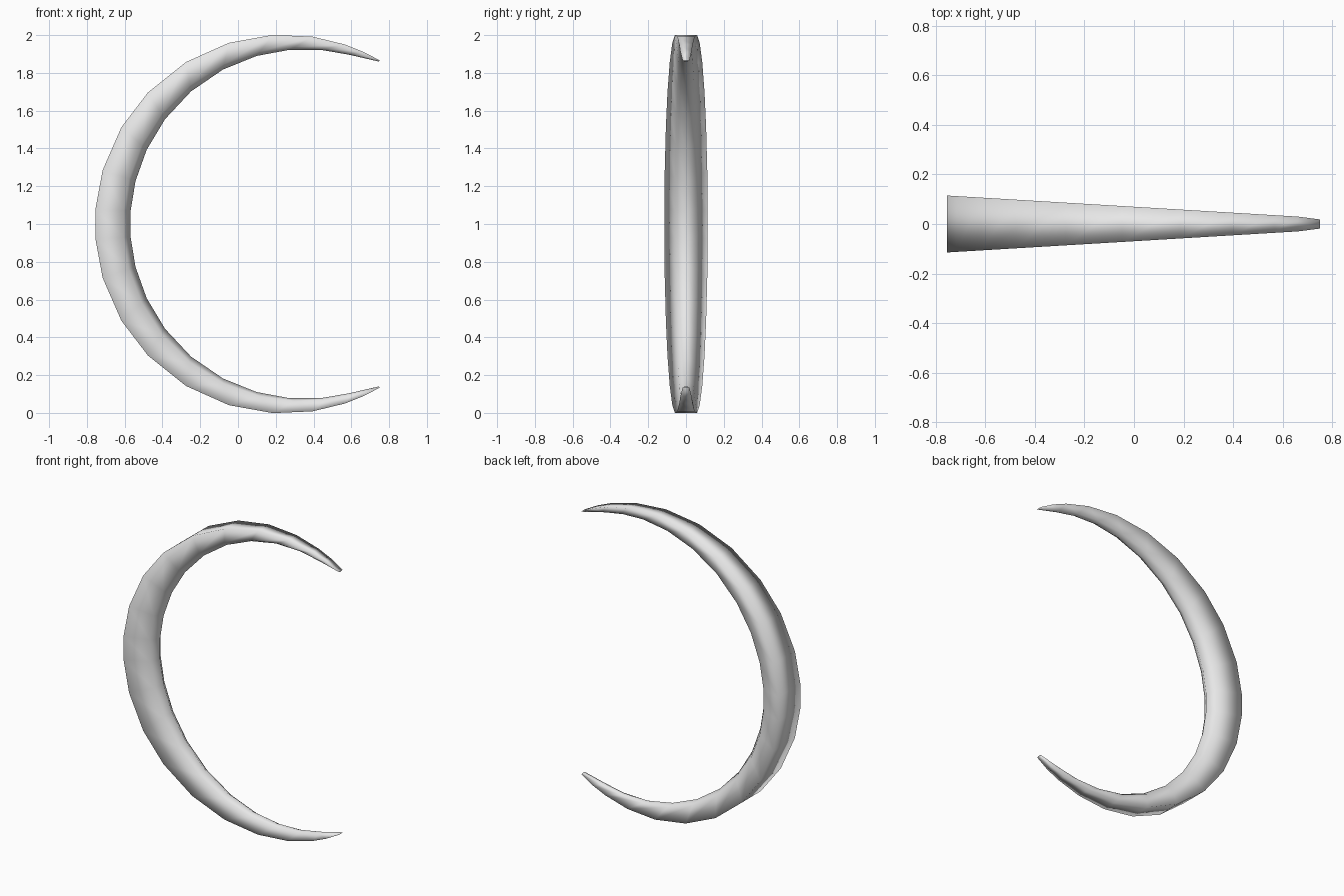
import bpy, bmesh
from math import sin, cos, radians

cube = bpy.data.objects.get("Cube")
if cube:
    bpy.data.objects.remove(cube, do_unlink=True)

mat = bpy.data.materials.new("pale_grey")
mat.use_nodes = True
colour = (0.8, 0.8, 0.8, 1)
mat.diffuse_color = colour
mat.node_tree.nodes["Principled BSDF"].inputs["Base Color"].default_value = colour

# Angles of the cross-sections on the outer and inner arcs, middle to tip
OUTER = [4.5, 16.5, 30.7, 44, 58.8, 73, 86.6, 98.6, 108.6, 114.5]
INNER = [4.3, 14.2, 25.2, 36.8, 49.3, 62, 73.9, 85, 95, 104.5]
TIP = 120.2
# Cross-section: flat outer face, sloping sides, ridge along the inside
SECTION = [(0, 1), (0.8, 0.5), (1, 0), (0.8, -0.5), (0, -1)]


def arc_point(centre, radius, angle):
    a = radians(angle)
    return centre - radius * cos(a), 1 + radius * sin(a)


def outer_point(angle):
    return arc_point(0.245, 1.003, angle)


def inner_point(angle):
    return arc_point(0.355, 0.926, angle)


def section(bm, outer, inner, taper=1):
    """One closed ring across the crescent."""
    (ox, oz), (ix, iz) = outer, inner
    half = taper * (0.115 - 0.06 * (ox + 0.758))
    return [bm.verts.new((ox + (ix - ox) * t, s * half, oz + (iz - oz) * t))
            for t, s in SECTION]


def tip(bm, angle):
    return section(bm, outer_point(angle), arc_point(0.245, 0.995, angle), 0.75)


# Crescent: rings from lower tip to upper tip, bridged and capped
bm = bmesh.new()
pairs = list(zip(OUTER, INNER))
pairs = [(-o, -i) for o, i in reversed(pairs)] + pairs
rings = [tip(bm, -TIP)]
rings += [section(bm, outer_point(o), inner_point(i)) for o, i in pairs]
rings.append(tip(bm, TIP))
for a, b in zip(rings, rings[1:]):
    for k in range(len(a)):
        n = (k + 1) % len(a)
        bm.faces.new((a[k], a[n], b[n], b[k]))
bm.faces.new(rings[0])
bm.faces.new(rings[-1])
bmesh.ops.recalc_face_normals(bm, faces=bm.faces)
for face in bm.faces:
    face.smooth = True

mesh = bpy.data.meshes.new("crescent")
bm.to_mesh(mesh)
bm.free()
mesh.materials.append(mat)
crescent = bpy.data.objects.new("crescent", mesh)
bpy.context.collection.objects.link(crescent)
